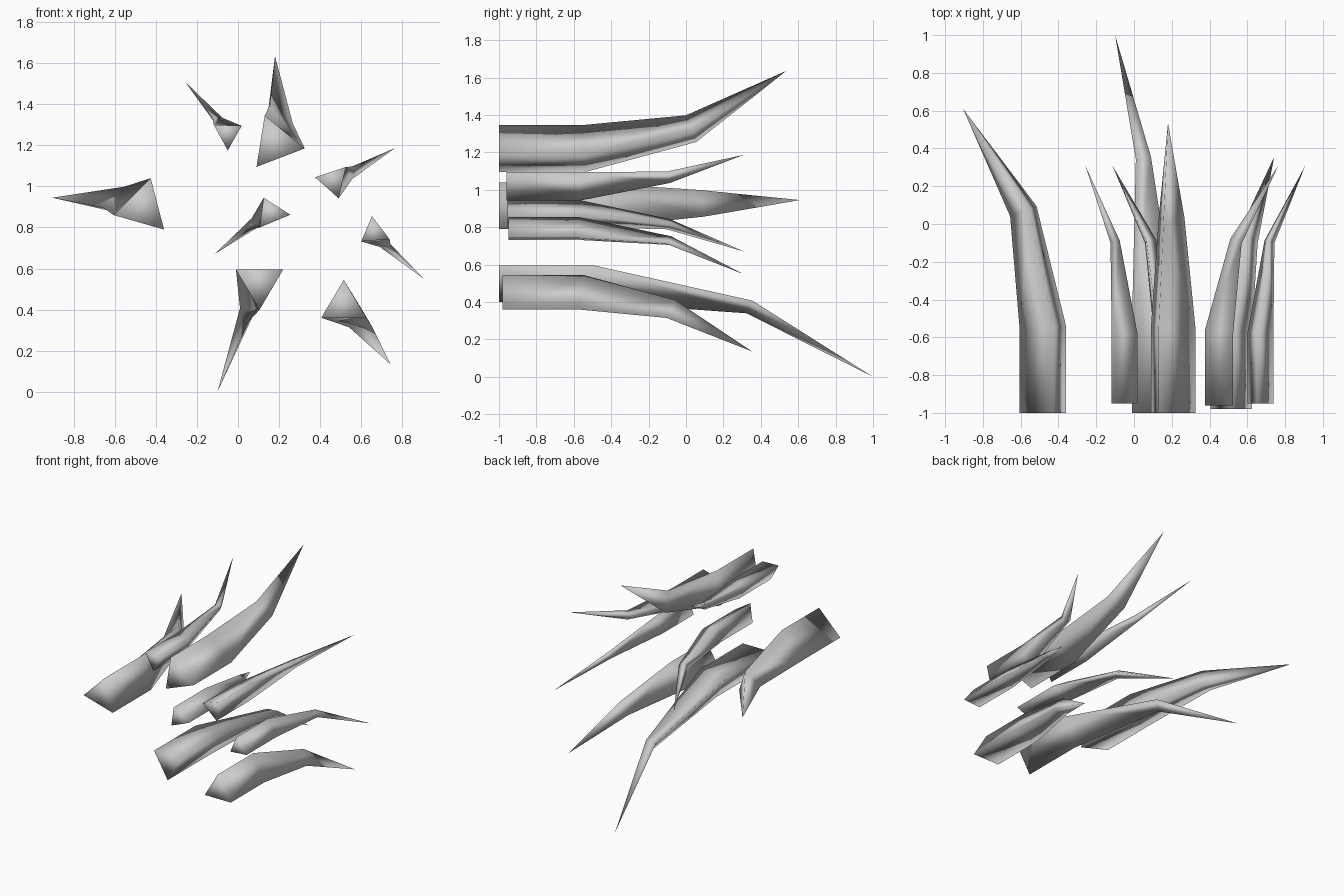
import bpy, bmesh
from mathutils import Vector

if "Cube" in bpy.data.objects:
    bpy.data.objects.remove(bpy.data.objects["Cube"])


def spike(name, tri, y, bend, scale, tip):
    """Three-sided bent spike: base triangle (x, z), ring depths y, bend centre (x, z), tip."""
    cx = sum(p[0] for p in tri) / 3
    cz = sum(p[1] for p in tri) / 3
    path = [Vector((cx, y[0], cz)), Vector((cx, y[1], cz)),
            Vector((bend[0], y[2], bend[1])), Vector(tip)]
    bm = bmesh.new()
    rings = []
    for i, s in enumerate((1, 1, scale)):
        # each ring is mitred between its neighbouring segments
        n = (path[i + 1] - path[i]).normalized()
        if i:
            n = n + (path[i] - path[i - 1]).normalized()
        ring = []
        for px, pz in tri:
            ox, oz = (px - cx) * s, (pz - cz) * s
            oy = -(n.x * ox + n.z * oz) / n.y
            ring.append(bm.verts.new(path[i] + Vector((ox, oy, oz))))
        rings.append(ring)
    end = bm.verts.new(path[3])
    bm.faces.new(rings[0])
    for k in range(3):
        j = (k + 1) % 3
        for a, b in zip(rings, rings[1:]):
            bm.faces.new((a[k], a[j], b[j], b[k]))
        bm.faces.new((rings[2][k], rings[2][j], end))
    bmesh.ops.recalc_face_normals(bm, faces=bm.faces)
    for f in bm.faces:
        f.smooth = True
    me = bpy.data.meshes.new(name)
    bm.to_mesh(me)
    bm.free()
    bpy.context.collection.objects.link(bpy.data.objects.new(name, me))


# large outer spikes
spike("spike_left", [(-.425, 1.04), (-.36, .79), (-.605, .86)],
      (-1, -.55, .07), (-.575, .917), .57, (-.905, .61, .945))
spike("spike_top", [(.09, 1.095), (.325, 1.185), (.13, 1.345)],
      (-1, -.55, .03), (.185, 1.32), .57, (.18, .535, 1.635))
spike("spike_bottom", [(-.01, .595), (.22, .595), (.105, .40)],
      (-1, -.5, .34), (.05, .385), .35, (-.1, 1.0, 0))
spike("spike_lower_right", [(.515, .545), (.405, .36), (.625, .36)],
      (-.98, -.56, -.08), (.597, .347), .52, (.742, .355, .135))

# small spikes
spike("spike_upper_left", [(-.118, 1.30), (.018, 1.295), (-.05, 1.175)],
      (-.95, -.58, -.09), (-.1, 1.32), .36, (-.258, .31, 1.51))
spike("spike_upper_right", [(.375, 1.045), (.525, 1.095), (.49, .942)],
      (-.96, -.57, -.09), (.545, 1.07), .4, (.765, .31, 1.187))
spike("spike_right", [(.652, .855), (.6, .732), (.738, .743)],
      (-.95, -.58, -.09), (.715, .722), .38, (.905, .305, .55))
spike("spike_centre", [(.125, .945), (.255, .862), (.105, .80)],
      (-.955, -.57, -.09), (.08, .815), .38, (-.115, .31, .67))
